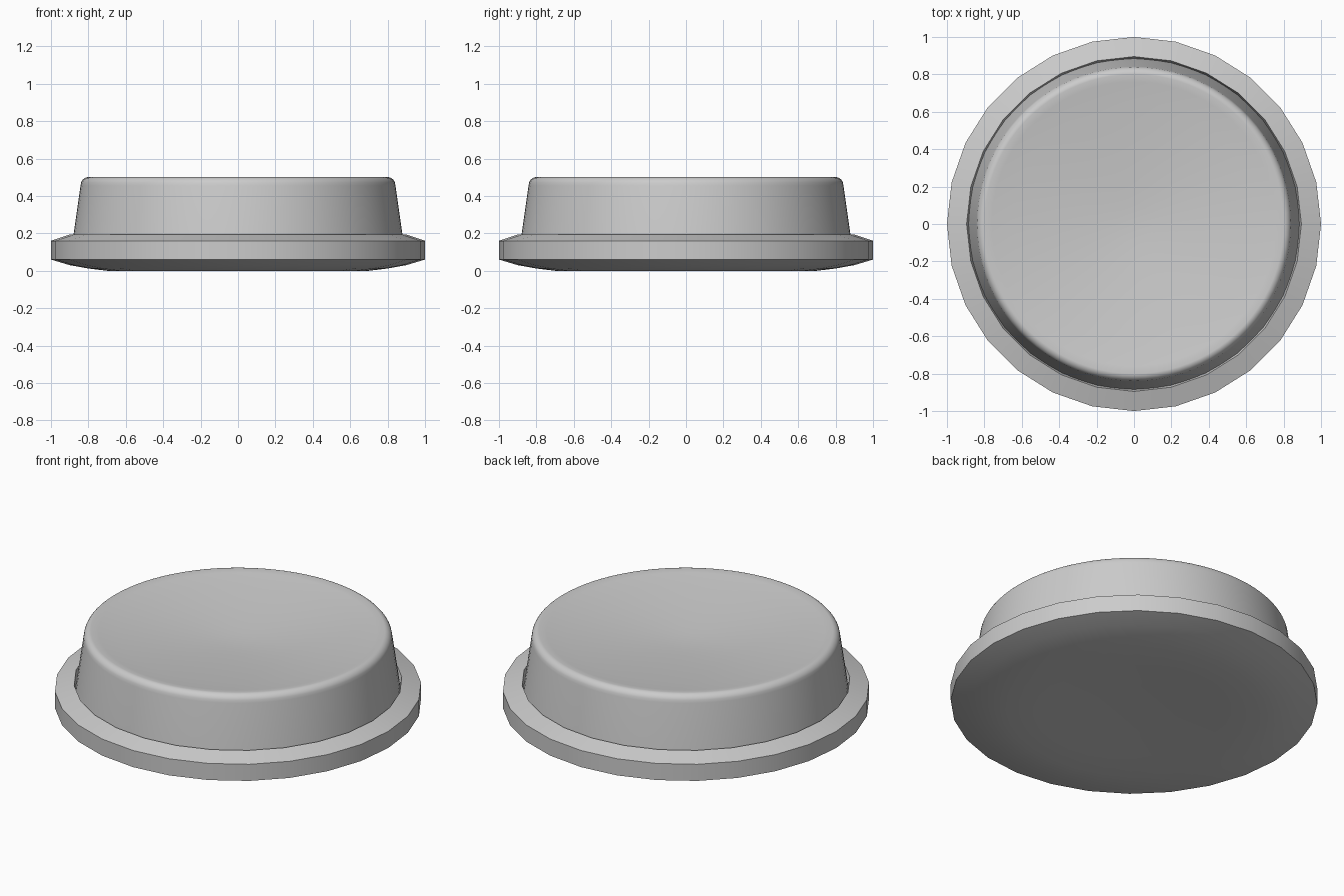
import bpy, bmesh, math

if "Cube" in bpy.data.objects:
    bpy.data.objects.remove(bpy.data.objects["Cube"])


def lathe(name, profile, sides, smooth_angle):
    """Spin a (radius, height) profile round z; radius 0 becomes a pole."""
    bm = bmesh.new()
    rings = []
    for r, z in profile:
        if r == 0:
            rings.append([bm.verts.new((0, 0, z))] * sides)
        else:
            rings.append([bm.verts.new((r * math.cos(2 * math.pi * i / sides),
                                        r * math.sin(2 * math.pi * i / sides), z))
                          for i in range(sides)])
    for a, b in zip(rings, rings[1:]):
        for i in range(sides):
            j = (i + 1) % sides
            bm.faces.new(dict.fromkeys((a[i], a[j], b[j], b[i])))
    bmesh.ops.recalc_face_normals(bm, faces=bm.faces)
    mesh = bpy.data.meshes.new(name)
    bm.to_mesh(mesh)
    bm.free()
    obj = bpy.data.objects.new(name, mesh)
    bpy.context.collection.objects.link(obj)
    bpy.ops.object.select_all(action='DESELECT')
    obj.select_set(True)
    bpy.context.view_layer.objects.active = obj
    bpy.ops.object.shade_smooth_by_angle(angle=math.radians(smooth_angle))
    return obj


# Base flange: slightly hollow underside, upright 28-sided rim, sloped top, inner lip
lathe("base_flange", [(0, 0.019), (0.25, 0.015), (0.50, 0.006), (0.70, 0.0),
                      (0.80, 0.012), (0.90, 0.03), (1.0, 0.06),
                      (1.0, 0.16), (0.895, 0.195), (0.885, 0.16)], 28, 16)

# Smooth raised cap: tapered wall, rounded shoulder, dished top
cap = [(0.885, 0.15), (0.88, 0.19), (0.842, 0.455)]
for k in range(1, 7):
    t = math.radians(8 + 82 * k / 6)
    cap.append((0.80 + 0.042 * math.cos(t), 0.455 + 0.046 * math.sin(t)))
for r in (0.76, 0.65, 0.5, 0.35, 0.2, 0.1, 0):
    cap.append((r, 0.428 + 0.072 * (r / 0.8) ** 1.5))
lathe("cap", cap, 84, 40)
